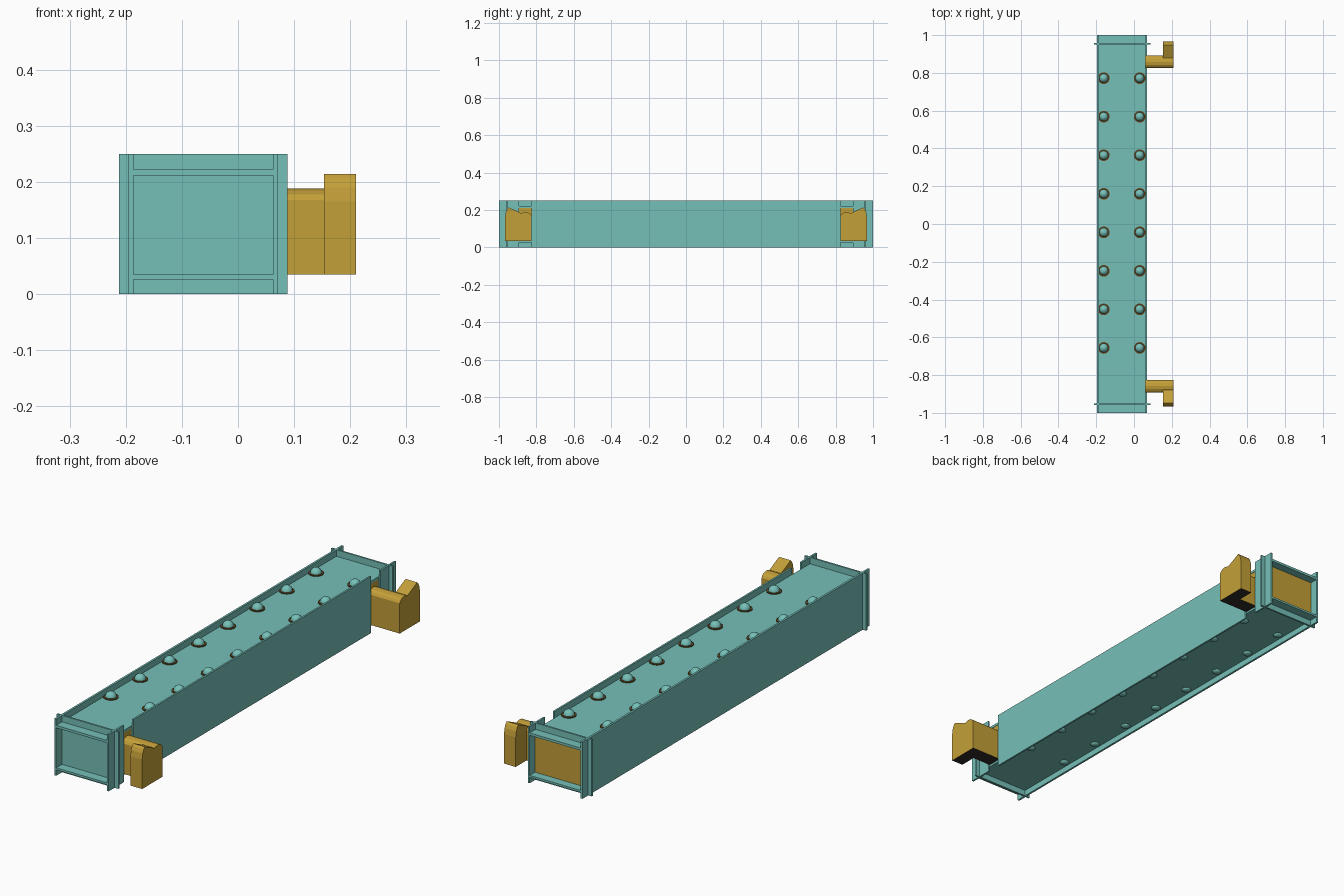
import bpy, bmesh, math

if "Cube" in bpy.data.objects:
    bpy.data.objects.remove(bpy.data.objects["Cube"])


def material(name, rgb):
    m = bpy.data.materials.new(name)
    m.diffuse_color = (*rgb, 1)
    m.use_nodes = True
    m.node_tree.nodes["Principled BSDF"].inputs["Base Color"].default_value = m.diffuse_color
    return m


TEAL = material("teal", (0.18, 0.53, 0.48))
GOLD = material("gold", (0.55, 0.35, 0.04))
BROWN = material("dark brown", (0.13, 0.065, 0.015))
BLACK = material("near black", (0.03, 0.027, 0.02))


def finish(name, bm, mats):
    bmesh.ops.recalc_face_normals(bm, faces=bm.faces)
    me = bpy.data.meshes.new(name)
    bm.to_mesh(me)
    bm.free()
    for m in mats:
        me.materials.append(m)
    ob = bpy.data.objects.new(name, me)
    bpy.context.collection.objects.link(ob)
    return ob


def box(name, x, y, z, mat=TEAL):
    bm = bmesh.new()
    bmesh.ops.create_cube(bm, size=1)
    for v in bm.verts:
        for i, (a, b) in enumerate((x, y, z)):
            v.co[i] = a if v.co[i] < 0 else b
    return finish(name, bm, [mat])


def extrude_x(name, profile, x0, x1, sign):
    """Side profile (y, z) extruded along x; the underside is black."""
    bm = bmesh.new()
    f = bm.faces.new([bm.verts.new((x0, sign * y, z)) for y, z in profile])
    g = bmesh.ops.extrude_face_region(bm, geom=[f])
    for v in g["geom"]:
        if isinstance(v, bmesh.types.BMVert):
            v.co.x = x1
    bmesh.ops.recalc_face_normals(bm, faces=bm.faces)
    for f in bm.faces:
        f.material_index = 1 if f.normal.z < -0.9 else 0
    return finish(name, bm, [GOLD, BLACK])


# Long panels and walls
XL, XR = (-0.195, -0.186), (0.062, 0.07)
INNER = (-0.186, 0.062)
FULL = (0, 0.25)
box("top_panel", INNER, (-1, 1), (0.211, 0.222))
box("bottom_panel", INNER, (-1, 1), (0.026, 0.035))
box("left_wall", XL, (-1, 1), FULL)
box("right_wall", XR, (-0.826, 0.826), FULL)

# Curved arm and upright foot of the side ducts
arm = [(0.826, 0.035), (0.826, 0.168), (0.832, 0.178), (0.842, 0.185),
       (0.858, 0.188), (0.874, 0.185), (0.886, 0.178), (0.892, 0.168), (0.892, 0.035)]
foot = [(0.86, 0.035), (0.86, 0.186), (0.88, 0.182), (0.948, 0.214),
        (0.956, 0.206), (0.963, 0.19), (0.967, 0.165), (0.967, 0.035)]

for s, end in ((-1, "front"), (1, "back")):
    def span(a, b):
        return tuple(sorted((s * a, s * b)))
    box(end + "_end_wall_right", XR, span(0.892, 1), FULL)
    box(end + "_flange_plate", (-0.212, 0.088), span(0.951, 0.959), FULL)
    box(end + "_duct_backing", (0.05, 0.06), span(0.826, 0.892), (0.035, 0.211), GOLD)
    extrude_x(end + "_duct_arm", arm, 0.06, 0.21, s)
    extrude_x(end + "_duct_foot", foot, 0.153, 0.21, s)
box("back_end_panel", INNER, (0.959, 0.963), (0.035, 0.211), GOLD)

# Rows of domed studs on top with dark rings, and low studs below
for col, x in (("left", -0.16), ("right", 0.03)):
    for i in range(8):
        y = 0.772 - i * 0.204
        bm = bmesh.new()
        bmesh.ops.create_cone(bm, cap_ends=True, segments=20, radius1=0.031,
                              radius2=0.031, depth=0.006)
        bmesh.ops.translate(bm, verts=bm.verts, vec=(x, y, 0.223))
        finish(f"{col}_stud_ring_{i}", bm, [BROWN])
        for part, z, r, h in (("top", 0.224, 0.024, 0.024), ("bottom", 0.026, 0.02, 0.01)):
            bm = bmesh.new()
            bmesh.ops.create_uvsphere(bm, u_segments=16, v_segments=10, radius=1)
            for v in bm.verts:
                v.co = (x + v.co.x * r, y + v.co.y * r, z + v.co.z * h)
            for f in bm.faces:
                f.smooth = True
            finish(f"{col}_{part}_stud_{i}", bm, [TEAL])
